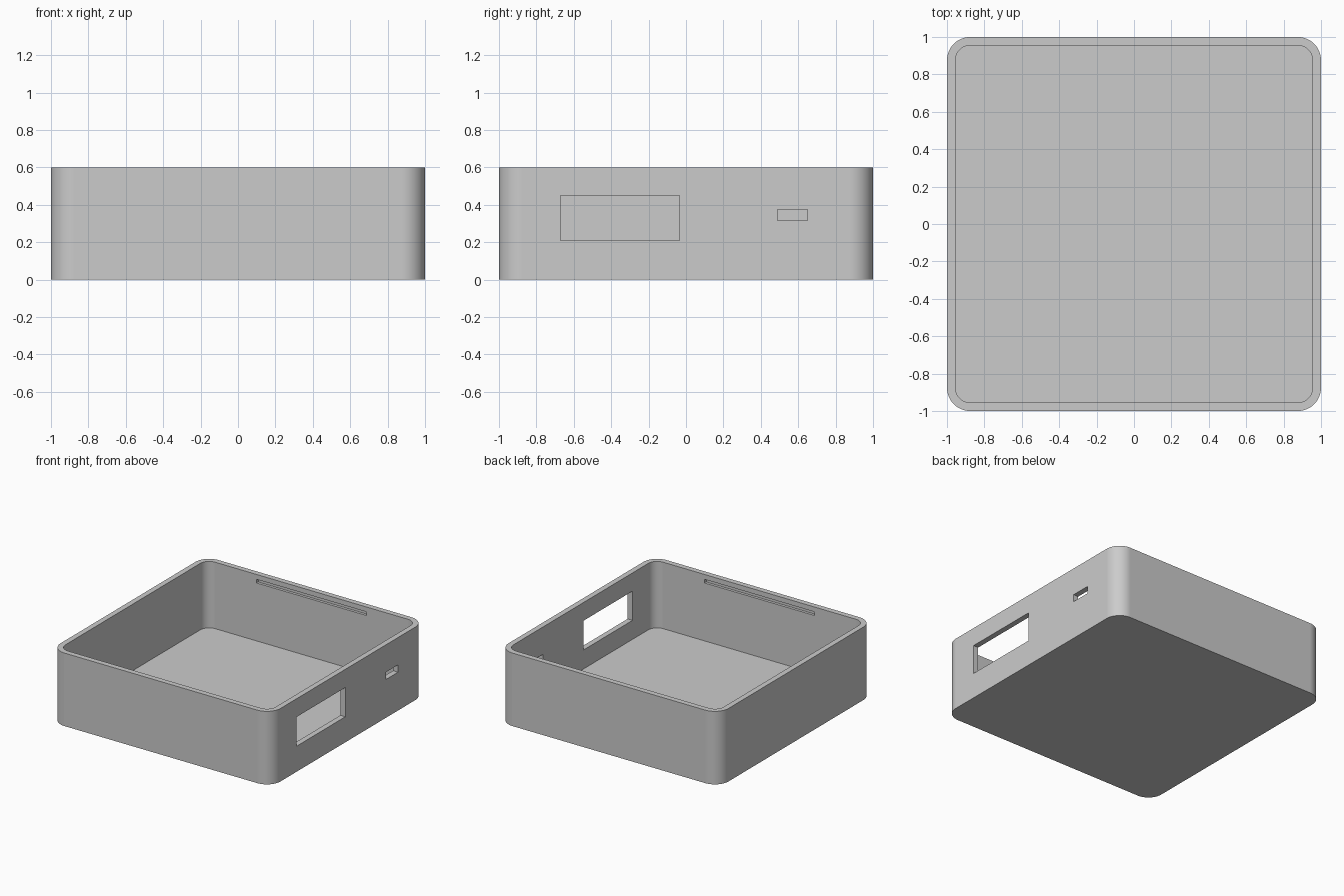
import bpy, bmesh, math

if "Cube" in bpy.data.objects:
    bpy.data.objects.remove(bpy.data.objects["Cube"], do_unlink=True)

HEIGHT, WALL, FLOOR = 0.6, 0.045, 0.054
RADIUS = 0.125

grey = bpy.data.materials.new("plain grey")
grey.use_nodes = True
colour = (0.6, 0.6, 0.6, 1)
grey.diffuse_color = colour
grey.node_tree.nodes["Principled BSDF"].inputs["Base Color"].default_value = colour


def rounded_block(name, half, radius, z0, z1, steps=16):
    """Upright square prism with rounded vertical corners."""
    bm = bmesh.new()
    verts = []
    for corner in range(4):
        mid = math.pi / 4 + corner * math.pi / 2
        cx = math.copysign(half - radius, math.cos(mid))
        cy = math.copysign(half - radius, math.sin(mid))
        for i in range(steps + 1):
            a = (corner + i / steps) * math.pi / 2
            verts.append(bm.verts.new((cx + radius * math.cos(a),
                                       cy + radius * math.sin(a), z0)))
    base = bm.faces.new(verts)
    top = bmesh.ops.extrude_face_region(bm, geom=[base])["geom"]
    bmesh.ops.translate(bm, vec=(0, 0, z1 - z0),
                        verts=[v for v in top if isinstance(v, bmesh.types.BMVert)])
    bmesh.ops.recalc_face_normals(bm, faces=bm.faces)
    return finish(name, bm)


def box(name, lo, hi):
    bm = bmesh.new()
    bmesh.ops.create_cube(bm, size=1)
    for v in bm.verts:
        v.co = [(a + b) / 2 + c * (b - a) for a, b, c in zip(lo, hi, v.co)]
    return finish(name, bm)


def finish(name, bm):
    mesh = bpy.data.meshes.new(name)
    bm.to_mesh(mesh)
    bm.free()
    mesh.materials.append(grey)
    obj = bpy.data.objects.new(name, mesh)
    bpy.context.collection.objects.link(obj)
    return obj


def cut(target, cutter):
    """Subtract the cutter, then remove it."""
    mod = target.modifiers.new("cut", 'BOOLEAN')
    mod.operation, mod.solver, mod.object = 'DIFFERENCE', 'EXACT', cutter
    bpy.context.view_layer.objects.active = target
    bpy.ops.object.modifier_apply(modifier=mod.name)
    bpy.data.objects.remove(cutter, do_unlink=True)


# Open tray: outer block hollowed from the top
tray = rounded_block("tray", 1, RADIUS, 0, HEIGHT)
cut(tray, rounded_block("hollow", 1 - WALL, RADIUS - WALL, FLOOR, HEIGHT + 0.2))

# Large and small ports through the +x wall
cut(tray, box("large_port", (0.9, -0.67, 0.21), (1.1, -0.035, 0.45)))
cut(tray, box("small_port", (0.9, 0.49, 0.315), (1.1, 0.65, 0.375)))

# Shallow lid grooves inside the front and back walls
inner = 1 - WALL
for side in (-1, 1):
    ys = sorted((side * (inner - 0.05), side * (inner + 0.022)))
    cut(tray, box("lid_groove", (-0.5, ys[0], 0.53), (0.5, ys[1], 0.56)))

# Smooth corners, crisp rims
bpy.ops.object.select_all(action='DESELECT')
tray.select_set(True)
bpy.context.view_layer.objects.active = tray
bpy.ops.object.shade_smooth_by_angle(angle=math.radians(30))
weighted = tray.modifiers.new("even shading", 'WEIGHTED_NORMAL')
weighted.keep_sharp = True
